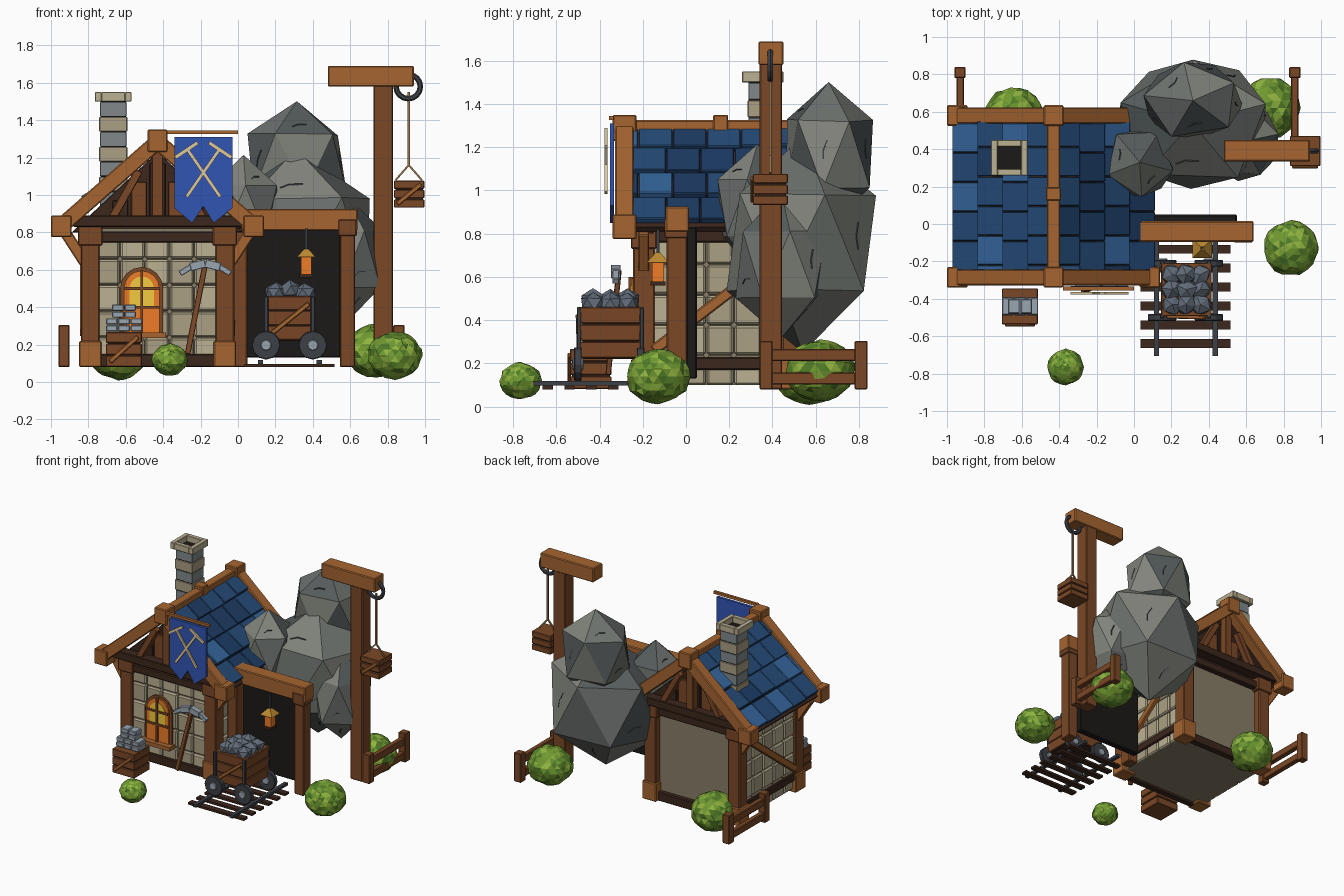
import bpy, bmesh, math, random
from mathutils import Vector, Matrix

if "Cube" in bpy.data.objects:
    bpy.data.objects.remove(bpy.data.objects["Cube"])
random.seed(4)
COL = dict(wood=(.20, .065, .02), light=(.38, .13, .03), dark=(.045, .02, .012), black=(.012, .009, .009),
           stone=(.50, .44, .29), stone2=(.40, .35, .23), mortar=(.25, .21, .14), grey=(.22, .25, .26),
           blue1=(.012, .045, .13), blue2=(.018, .07, .19), blue3=(.035, .13, .33), banner=(.03, .09, .45),
           cream=(.72, .58, .33), rock1=(.09, .105, .105), rock2=(.15, .165, .155), rock3=(.22, .23, .20),
           leaf1=(.08, .20, .02), leaf2=(.16, .32, .03), leaf3=(.28, .46, .05), steel=(.32, .38, .44),
           ore=(.12, .15, .19), iron=(.045, .05, .06), orange=(.85, .20, .02), yellow=(.9, .6, .05),
           brass=(.5, .25, .03), rope=(.30, .17, .07))
MAT = {}
for k, c in COL.items():
    MAT[k] = bpy.data.materials.new(k)
    MAT[k].diffuse_color = (*c, 1)


class Part:
    """Collects primitives into one flat-shaded object."""
    def __init__(s, name, bevel=0):
        s.name, s.bevel, s.bm, s.mats = name, bevel, bmesh.new(), []

    def paint(s, verts, cols):
        cols = cols.split()
        for c in cols:
            if c not in s.mats:
                s.mats.append(c)
        for f in s.bm.faces:
            if f.verts[0] in verts:
                f.material_index = s.mats.index(random.choice(cols))

    def box(s, x0, x1, y0, y1, z0, z1, col, taper=1):
        m = Matrix.Translation(((x0+x1)/2, (y0+y1)/2, (z0+z1)/2)) @ Matrix.Diagonal((x1-x0, y1-y0, z1-z0, 1))
        vs = bmesh.ops.create_cube(s.bm, size=1)['verts']
        for v in vs:
            if v.co.z < 0:
                v.co.x *= taper
                v.co.y *= taper
            v.co = m @ v.co
        s.paint(vs, col)

    def beam(s, p, q, w, h, col):
        # w runs along y (or x for beams along y), h across
        p, q = Vector(p), Vector(q)
        d = (q-p).normalized()
        u = Vector((1, 0, 0)) if abs(d.x) < .01 else Vector((0, 1, 0))
        u = (u - d*u.dot(d)).normalized()
        n = d.cross(u).normalized()
        m = Matrix((u*w, n*h, q-p)).transposed().to_4x4()
        m.translation = (p+q)/2
        s.paint(bmesh.ops.create_cube(s.bm, size=1, matrix=m)['verts'], col)

    def cone(s, c, r1, r2, h, n, col, axis='Z', spin=0):
        rot = Matrix.Rotation(math.pi/2, 4, 'X') if axis == 'Y' else Matrix()
        m = Matrix.Translation(c) @ rot @ Matrix.Rotation(spin, 4, 'Z')
        s.paint(bmesh.ops.create_cone(s.bm, cap_ends=True, segments=n, radius1=r1, radius2=r2, depth=h,
                                      matrix=m)['verts'], col)

    def ico(s, c, r, sub, jit, col, spin=0):
        # stood on a corner, then scaled and jittered
        tilt = Matrix.Rotation(spin, 4, 'Z')
        vs = bmesh.ops.create_icosphere(s.bm, subdivisions=sub, radius=1)['verts']
        for v in vs:
            k = tilt @ v.co * (1 + random.uniform(-jit, jit))
            v.co = Vector(c) + Vector((k.x*r[0], k.y*r[1], k.z*r[2]))
        s.paint(vs, col)

    def plate(s, pts, y0, y1, col):
        vs = [s.bm.verts.new((x, y0, z)) for x, z in pts]
        f = s.bm.faces.new(vs)
        new = [v for v in bmesh.ops.extrude_face_region(s.bm, geom=[f])['geom'] if isinstance(v, bmesh.types.BMVert)]
        for v in new:
            v.co.y = y1
        s.paint(vs+new, col)

    def done(s):
        bmesh.ops.recalc_face_normals(s.bm, faces=s.bm.faces)
        me = bpy.data.meshes.new(s.name)
        s.bm.to_mesh(me)
        ob = bpy.data.objects.new(s.name, me)
        bpy.context.collection.objects.link(ob)
        for c in s.mats:
            me.materials.append(MAT[c])
        if s.bevel:
            b = ob.modifiers.new('bevel', 'BEVEL')
            b.width, b.segments = s.bevel, 1


CX = -.43   # house centre line
# Walls and floor, stone facing
p = Part('house_walls')
p.box(CX-.37, CX+.37, -.20, .49, .1, .82, 'mortar')
p.done()
p = Part('wall_stones', .01)
for r in range(5):
    z0, z1 = .10+r*.14, .10+(r+1)*.14-.005
    for i in range(5):
        x, y = CX-.33+i*.132, -.16+i*.128
        p.box(x, x+.127, -.225, -.19, z0, z1, random.choice(('stone', 'stone2')))
        for sx in (-1, 1):
            xa, xb = sorted((CX+sx*.36, CX+sx*.39))
            p.box(xa, xb, y, y+.123, z0, z1, random.choice(('stone', 'stone2')))
p.done()

# Timber frame
p = Part('timber_frame', .006)
for sx in (-1, 1):
    for y in (-.195, .495):
        x = CX+sx*.36
        p.box(x-.05, x+.05, y-.05, y+.05, .1, .8, 'wood')
        p.box(x-.06, x+.06, y-.06, y+.06, .08, .22, 'light')
        p.box(x-.065, x+.065, y-.06, y+.06, .73, .84, 'wood')
        p.beam((CX+sx*.39, y, .64), (CX+sx*.50, y, .81), .05, .06, 'light')
    p.beam((CX+sx*.395, -.15, .26), (CX+sx*.395, .45, .72), .04, .05, 'light')
    for z in (.2, .79):
        p.box(CX+sx*.375-.03, CX+sx*.375+.03, -.16, .46, z-.03, z+.03, 'dark')
for y in (-.215, .5):
    p.box(CX-.32, CX+.32, y-.025, y+.025, .08, .15, 'dark')
    p.box(CX-.35, CX+.35, y-.03, y+.03, .745, .805, 'dark')
p.done()

# Gable infill and trusses
p = Part('gables', .004)
for y, o in ((-.17, -1), (.47, 1)):
    p.plate([(CX-.46, .80), (CX+.46, .80), (CX, 1.23)], y-.02, y+.02, 'dark')
    for i in range(-3, 4):
        x, h = CX+i*.1, 1.2-abs(i)*.1
        p.box(x-.042, x+.042, y+o*.03-.01, y+o*.03+.01, .84, h-.03, 'wood' if i % 2 else 'dark')
    yb = y+o*.07
    p.box(CX-.45, CX+.45, yb-.04, yb+.04, .83, .89, 'dark')
    p.box(CX-.03, CX+.03, yb-.03, yb+.03, .88, 1.25, 'wood')
    for sx in (-1, 1):
        p.beam((CX+sx*.24, yb, .88), (CX+sx*.1, yb, 1.13), .05, .045, 'wood')
p.done()

# Roof: deck, tilted tiles, edge beams and corner blocks
p = Part('roof_deck')
for sx in (-1, 1):
    p.beam((CX+sx*.53, .15, .82), (CX, .15, 1.265), .82, .03, 'dark')
p.done()
p = Part('roof_tiles', .004)
for sx in (-1, 1):
    low, top = Vector((CX+sx*.535, 0, .835)), Vector((CX, 0, 1.29))
    for r in range(4):
        for c in range(-1, 6):
            s0 = -.25+c*.158+(r % 2)*.03
            y0, y1 = max(-.25, s0), min(.55, s0+.158)
            if y1-y0 < .03:
                continue
            a, b = low.lerp(top, r/4), low.lerp(top, (r+1.08)/4)
            a.y = b.y = (y0+y1)/2
            a.z += .024+random.uniform(-.008, .008)
            p.beam(a, b, y1-y0-.003, .03, random.choice(('blue1', 'blue2', 'blue2', 'blue3')))
p.done()
p = Part('roof_beams', .006)
p.box(CX-.035, CX+.035, -.28, .58, 1.26, 1.325, 'light')
p.box(CX-.04, CX+.04, .125, .195, 1.26, 1.35, 'light')
for y in (-.285, .58):
    p.box(CX-.053, CX+.053, y-.055, y+.055, 1.23, 1.35, 'light')
    for sx in (-1, 1):
        x = CX+sx*.515
        p.beam((x, y, .835), (CX, y, 1.285), .085, .085, 'light')
        p.box(x-.055, x+.055, y-.055, y+.055, .775, .89, 'light')
p.done()

# Chimney
p = Part('chimney', .003)
for i in range(8):
    g = .004*(i % 2)
    p.box(-.742+g, -.592-g, .285+g, .435-g, .86+i*.08, .86+i*.08+.077, 'grey' if i % 2 else 'stone2')
p.box(-.735, -.60, .29, .43, .86, 1.505, 'black')
for x0, x1, y0, y1 in ((-.765, -.73, .26, .45), (-.605, -.57, .26, .45), (-.73, -.605, .26, .295), (-.73, -.605, .415, .45)):
    p.box(x0, x1, y0, y1, 1.5, 1.55, 'stone')
p.done()

# Arched window with sill
def arch(r, z0, zc, n=8):
    return [(-.515-r, z0), (-.515+r, z0)] + [(-.515+r*math.cos(math.pi*i/n), zc+r*math.sin(math.pi*i/n)) for i in range(n+1)]
p = Part('window')
for r, z0, y, c in ((.115, .25, -.24, 'wood'), (.095, .255, -.25, 'orange'), (.065, .4, -.255, 'yellow')):
    p.plate(arch(r, z0, .50), y, -.20, c)
p.box(-.522, -.508, -.265, -.24, .26, .60, 'wood')
for z in (.4, .5):
    p.box(-.61, -.42, -.265, -.24, z-.007, z+.007, 'wood')
p.box(-.645, -.385, -.29, -.2, .235, .265, 'light')
p.done()

# Banner with crossed tools
p = Part('banner')
p.plate([(-.34, 1.31), (-.34, .93), (-.245, .85), (-.185, .94), (-.13, .85), (-.03, .93), (-.03, 1.31)], -.352, -.332, 'banner')
p.box(-.38, 0, -.355, -.335, 1.325, 1.345, 'light')
for sx in (-1, 1):
    p.beam((-.185-sx*.09, -.37, .99), (-.185+sx*.09, -.37, 1.25), .012, .018, 'cream')
    p.beam((-.185+sx*.03, -.37, 1.28), (-.185+sx*.15, -.37, 1.20), .012, .02, 'cream')
p.done()

# Mine entrance
p = Part('mine_entrance', .006)
p.box(.0, .55, .0, .05, .13, .83, 'black')
p.box(.02, .64, -.095, .015, .81, .925, 'light')
p.box(.545, .625, -.09, .005, .08, .82, 'wood')
p.box(.535, .635, -.1, .01, .78, .87, 'wood')
p.box(-.03, .05, -.09, .005, .08, .82, 'wood')
p.done()
p = Part('lantern')
p.box(.337, .393, -.158, -.102, .575, .67, 'orange')
p.box(.33, .40, -.165, -.095, .56, .578, 'dark')
p.cone((.365, -.13, .69), .072, .015, .045, 4, 'brass', spin=math.pi/4)
p.box(.358, .372, -.137, -.123, .70, .82, 'iron')
p.done()

# Track
p = Part('rail_track')
for i in range(6):
    y = -.64+i*.101
    p.box(.035, .515, y-.024, y+.024, .08, .097, 'dark')
for x in (.12, .435):
    p.box(x-.014, x+.014, -.705, -.03, .097, .118, 'iron')
p.done()

# Ore cart
p = Part('ore_cart', .004)
p.box(.152, .408, -.485, -.215, .22, .45, 'dark', .94)
for i in range(3):
    p.box(.145, .415, -.492, -.208, .225+i*.08, .30+i*.08, 'wood', .97)
p.beam((.18, -.495, .26), (.38, -.5, .42), .02, .025, 'light')
for x in (.15, .40):
    for y in (-.495, -.205):
        p.box(x-.012, x+.012, y-.01, y+.01, .2, .46, 'iron')
        p.cone((x, y-.005, .197), .077, .077, .035, 12, 'iron', 'Y')
        p.cone((x, y-.005, .197), .03, .03, .05, 8, 'steel', 'Y')
p.done()
p = Part('ore')
for i in range(9):
    p.ico((.205+(i % 3)*.075, -.43+(i//3)*.08, .475+(.015 if i % 3 == 1 else 0)), (.06, .06, .055), 1, .12, 'ore', i)
p.done()

# Crates: one on the ground with ingots, one hanging
def crate(name, x, y, z, w, h):
    p = Part(name, .004)
    p.box(x-w+.012, x+w-.012, y-w+.012, y+w-.012, z+.01, z+h-.01, 'dark')
    for i in range(3):
        a = z+i*h/3
        p.box(x-w+.004, x+w-.004, y-w+.004, y+w-.004, a+.003, a+h/3-.003, 'wood')
    p.beam((x-w*.75, y-w, z+h*.15), (x+w*.75, y-w, z+h*.85), .015, .025, 'light')
    p.done()
crate('ingot_crate', -.61, -.44, .08, .1, .19)
crate('hanging_crate', .915, .39, .93, .085, .15)
p = Part('ingots', .005)
for i in range(4):
    for k in range(3 - i//2):
        x, z = -.675+k*.066+(i//2)*.033, .27+i*.037
        p.box(x-.031, x+.031, -.49+i*.004, -.39-i*.004, z, z+.034, 'steel')
p.done()

# Pickaxe leaning on the wall
p = Part('pickaxe', .003)
p.beam((-.27, -.36, .15), (-.175, -.31, .63), .025, .03, 'wood')
for sx in (-1, 1):
    p.beam((-.175, -.325, .635), (-.175+sx*.08, -.325, .615), .045, .045, 'steel')
    p.beam((-.175+sx*.07, -.325, .62), (-.175+sx*.135, -.325, .58), .032, .03, 'steel')
p.done()

# Crane
p = Part('crane', .006)
p.box(.725, .83, .34, .445, .08, 1.67, 'wood')
p.box(.48, .94, .335, .45, 1.58, 1.69, 'light')
p.done()
p = Part('crane_rope')
p.box(.907, .919, .384, .396, 1.15, 1.55, 'rope')
for sx in (-1, 1):
    p.beam((.913, .39, 1.16), (.913+sx*.07, .39, 1.08), .01, .01, 'rope')
p.done()
bpy.ops.mesh.primitive_torus_add(major_radius=.065, minor_radius=.015, major_segments=16, minor_segments=6,
                                 location=(.91, .39, 1.58), rotation=(math.pi/2, 0, 0))
bpy.context.object.name = 'pulley'
bpy.context.object.data.materials.append(MAT['iron'])

# Rock outcrop with cracks
p = Part('rocks')
for c, r, sp in (((.31, .54, .76), (.46, .385, .49), .3), ((.315, .66, 1.17), (.29, .23, .345), .5),
                 ((.03, .33, .92), (.21, .21, .3), 1), ((.58, .44, .66), (.22, .23, .34), .2)):
    p.ico(c, r, 1, .04, 'rock1 rock2 rock3', sp)
cracks = [(f.calc_center_median(), f.verts[0].co.copy(), f.verts[1].co.copy()) for f in p.bm.faces]
for m, a, b in cracks[::2]:
    p.beam(m.lerp(a, .15), m.lerp(a, .35), .006, .006, 'iron')
    p.beam(m.lerp(a, .15), m.lerp(b, .15), .006, .006, 'iron')
p.done()

# Bushes
p = Part('bushes')
for x, y, z, r in ((.84, -.13, .14, .145), (-.365, -.765, .12, .095), (.73, .62, .165, .16), (-.64, .57, .155, .16)):
    p.ico((x, y, z), (r, r, r*.88), 3, .05, 'leaf1 leaf2 leaf2 leaf3')
p.done()

# Fences on both sides
p = Part('fences', .005)
for x in (-.93, .86):
    for y in (.37, .81):
        p.box(x-.03, x+.03, y-.03, y+.03, .08, .305, 'wood')
    for z in (.13, .24):
        p.box(x-.02, x+.02, .36, .82, z-.028, z+.028, 'wood')
p.done()

for m in bpy.data.materials:
    if m.users and not m.is_grease_pencil:
        m.use_nodes = True
        m.node_tree.nodes["Principled BSDF"].inputs["Base Color"].default_value = m.diffuse_color
